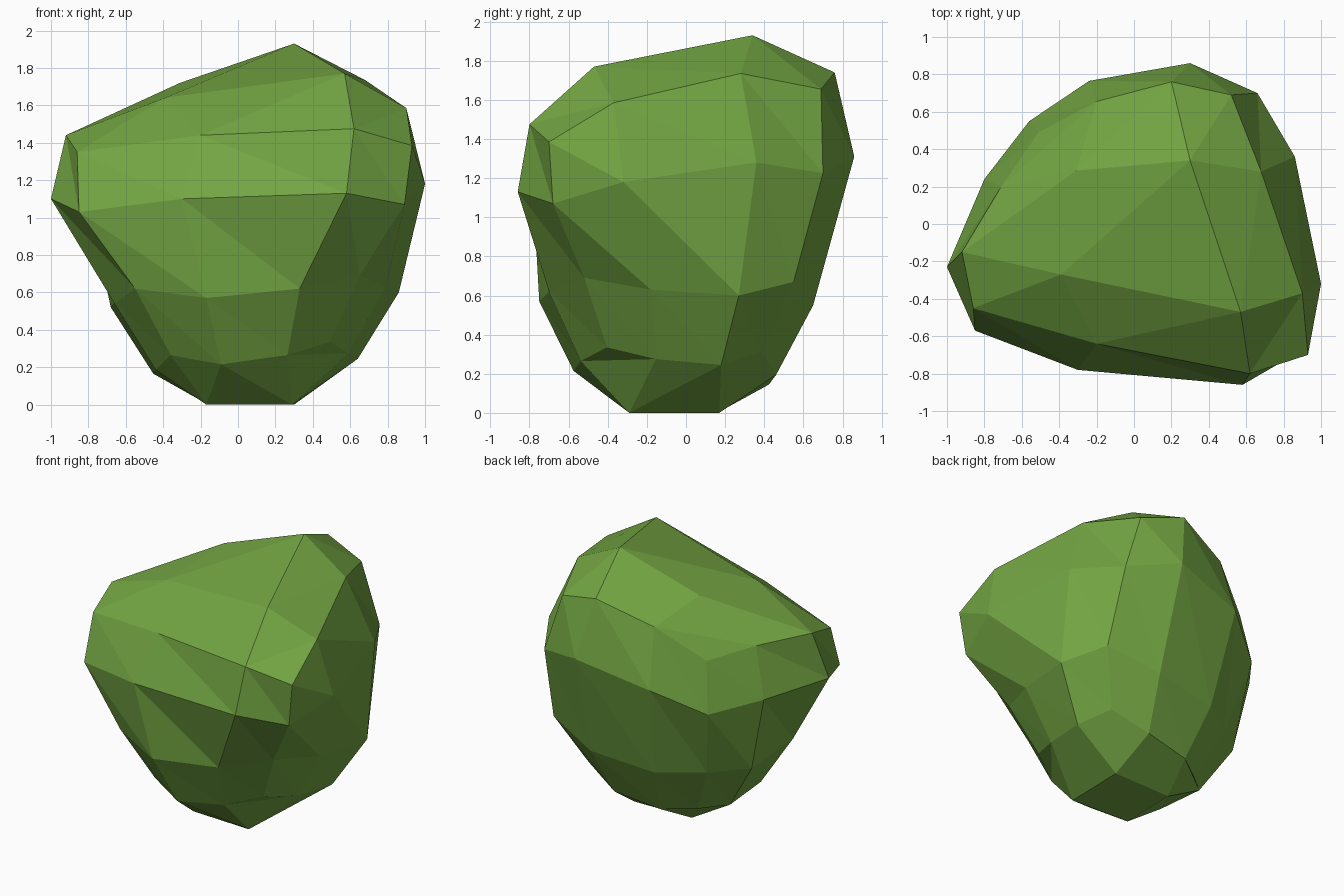
import bpy, bmesh

if "Cube" in bpy.data.objects:
    bpy.data.objects.remove(bpy.data.objects["Cube"])

# One green for the whole boulder-like bush
leaf = bpy.data.materials.new("leaf green")
leaf.diffuse_color = (0.171, 0.376, 0.055, 1)
leaf.use_nodes = True
leaf.node_tree.nodes["Principled BSDF"].inputs["Base Color"].default_value = leaf.diffuse_color

# Irregular rounded block: rings of 12 points (3 per side), counter-clockwise
# from the front left corner, each end capped by a 3 x 3 patch
shoulder = [(-.86, -.45, 1.35), (-.20, -.64, 1.44), (.62, -.80, 1.475),
            (.93, -.70, 1.385), (.90, -.37, 1.585), (.68, .28, 1.735),
            (.52, .69, 1.655), (.20, .76, 1.74), (-.20, .655, 1.60),
            (-.51, .49, 1.37), (-.71, .20, 1.425), (-.92, -.15, 1.44)]
belly = [(-.85, -.57, 1.03), (-.30, -.78, 1.10), (.58, -.86, 1.13),
         (.89, -.68, 1.07), (1.0, -.32, 1.18), (.86, .36, 1.28),
         (.66, .70, 1.225), (.30, .86, 1.31), (-.24, .765, 1.185),
         (-.56, .55, 1.01), (-.80, .24, 1.067), (-1.0, -.23, 1.10)]
waist = [(-.55, -.58, .62), (-.17, -.75, .57), (.33, -.70, .62),
         (.65, -.52, .69), (.79, -.18, .63), (.86, .27, .60),
         (.69, .55, .67), (.32, .65, .55), (-.165, .60, .50),
         (-.45, .40, .50), (-.68, .21, .52), (-.66, -.30, .54)]
# Foot ring is the waist drawn in and dropped
foot = [(x * .71 + .03, y * .74 - .02, z - .355) for x, y, z in waist]
crown = [(-.39, -.27, 1.64), (.57, -.47, 1.77), (.30, .34, 1.93), (-.31, .285, 1.72)]
base = [(-.17, -.27, 0), (.29, -.29, 0), (.30, .17, 0), (-.16, .16, 0)]

bm = bmesh.new()


def add(points):
    return [bm.verts.new(p) for p in points]


def split_quad(a, b, c, d):
    """Two flat triangles sharing the diagonal a-c."""
    bm.faces.new((a, b, c))
    bm.faces.new((a, c, d))


def cap(r, m):
    """3 x 3 patch, rows from front to back, diagonals front left to back right."""
    rows = [r[0:4], [r[11], m[0], m[1], r[4]],
            [r[10], m[3], m[2], r[5]], [r[9], r[8], r[7], r[6]]]
    for front, back in zip(rows, rows[1:]):
        for i in range(3):
            split_quad(front[i], front[i + 1], back[i + 1], back[i])


# Side bands and end caps
rings = [add(r) for r in (foot, waist, belly, shoulder)]
for low, high in zip(rings, rings[1:]):
    for i in range(12):
        j = (i + 1) % 12
        split_quad(high[i], low[i], low[j], high[j])
cap(rings[-1], add(crown))
cap(rings[0], add(base))
bmesh.ops.recalc_face_normals(bm, faces=bm.faces)

mesh = bpy.data.meshes.new("faceted_bush")
bm.to_mesh(mesh)
bm.free()
mesh.materials.append(leaf)
bush = bpy.data.objects.new("faceted_bush", mesh)
bpy.context.collection.objects.link(bush)
